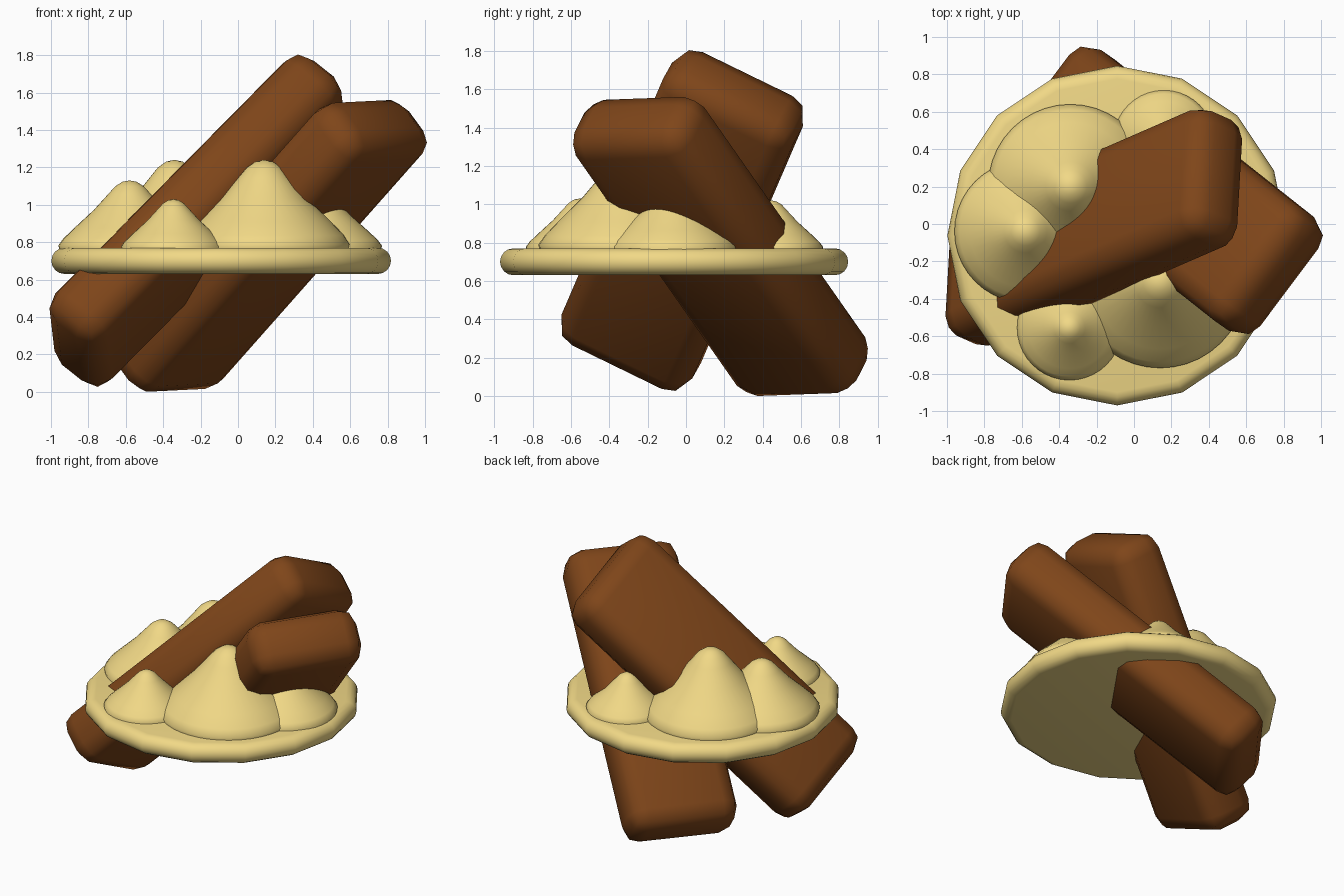
import bpy, bmesh, math
from mathutils import Vector, Matrix

if "Cube" in bpy.data.objects:
    bpy.data.objects.remove(bpy.data.objects["Cube"])


def material(name, rgb):
    m = bpy.data.materials.new(name)
    m.diffuse_color = (*rgb, 1)
    m.use_nodes = True
    m.node_tree.nodes["Principled BSDF"].inputs["Base Color"].default_value = m.diffuse_color
    return m


CREAM = material("cream", (0.88, 0.69, 0.24))
BROWN = material("brown", (0.21, 0.06, 0.01))


def make_object(name, bm, mat, angle):
    bmesh.ops.recalc_face_normals(bm, faces=bm.faces)
    mesh = bpy.data.meshes.new(name)
    bm.to_mesh(mesh)
    bm.free()
    mesh.materials.append(mat)
    ob = bpy.data.objects.new(name, mesh)
    bpy.context.collection.objects.link(ob)
    bpy.ops.object.select_all(action='DESELECT')
    ob.select_set(True)
    bpy.context.view_layer.objects.active = ob
    bpy.ops.object.shade_smooth_by_angle(angle=math.radians(angle))
    return ob


def lathe(name, profile, center, sides, mat, angle):
    """Revolve an (r, z) profile, starting at a vertex on the y axis."""
    bm = bmesh.new()
    rings = []
    for r, z in profile:
        if r == 0:
            rings.append([bm.verts.new((center[0], center[1], z))] * sides)
        else:
            rings.append([bm.verts.new((center[0] + r * math.sin(2 * math.pi * i / sides),
                                        center[1] + r * math.cos(2 * math.pi * i / sides), z))
                          for i in range(sides)])
    for a, b in zip(rings, rings[1:]):
        for i in range(sides):
            j = (i + 1) % sides
            bm.faces.new(list(dict.fromkeys((a[i], a[j], b[j], b[i]))))
    for ring in (rings[0], rings[-1]):
        if ring[0] is not ring[1]:
            bm.faces.new(ring)
    return make_object(name, bm, mat, angle)


def bar(name, center, along, across, size, bevel):
    """Rounded bar lying along a direction."""
    u = Vector(along).normalized()
    v = Vector(across)
    v = (v - u * v.dot(u)).normalized()
    w = u.cross(v)
    bm = bmesh.new()
    bmesh.ops.create_cube(bm, size=1)
    bmesh.ops.scale(bm, vec=size, verts=bm.verts)
    bmesh.ops.bevel(bm, geom=bm.edges[:], offset=bevel, segments=2, profile=0.5,
                    affect='EDGES')
    rot = Matrix((u, v, w)).transposed().to_4x4()
    bm.transform(Matrix.Translation(center) @ rot)
    return make_object(name, bm, BROWN, 60)


# Round-edged sixteen-sided plate
R, H, Z = 0.908, 0.07, 0.70
rim = [(R - H + H * math.cos(a), Z + H * math.sin(a))
       for a in (math.radians(-90 + 22.5 * i) for i in range(9))]
lathe("plate", rim, (-0.09, -0.062), 16, CREAM, 40)

# Cream peaks: x, y, radius, top
PEAK = [(1, 0.05), (0.93, 0.15), (0.78, 0.30), (0.5, 0.57), (0.3, 0.80),
        (0.2, 0.915), (0.1, 0.98), (0, 1)]
peaks = [(-0.34, 0.20, 0.44, 1.24), (-0.58, -0.04, 0.38, 1.13),
         (-0.345, -0.555, 0.28, 1.03), (0.14, -0.31, 0.46, 1.24),
         (0.42, -0.07, 0.35, 1.09), (0.16, 0.445, 0.27, 1.02)]
for n, (x, y, r, top) in enumerate(peaks, 1):
    prof = [(r * 0.97, 0.72)] + [(r * a, 0.765 + (top - 0.765) * b) for a, b in PEAK]
    lathe(f"cream_peak_{n}", prof, (x, y), 40, CREAM, 80)

# Two crossing bars pushed through the plate
SIZE = (2.05, 0.76, 0.38)
bar("left_bar", (-0.215, -0.02, 0.915), (0.677, 0.295, 0.685), (0.05, 0.9, -0.44), SIZE, 0.12)
bar("right_bar", (0.165, 0.18, 0.78), (0.587, -0.464, 0.663), (0.60, 0.80, 0.03), SIZE, 0.12)
